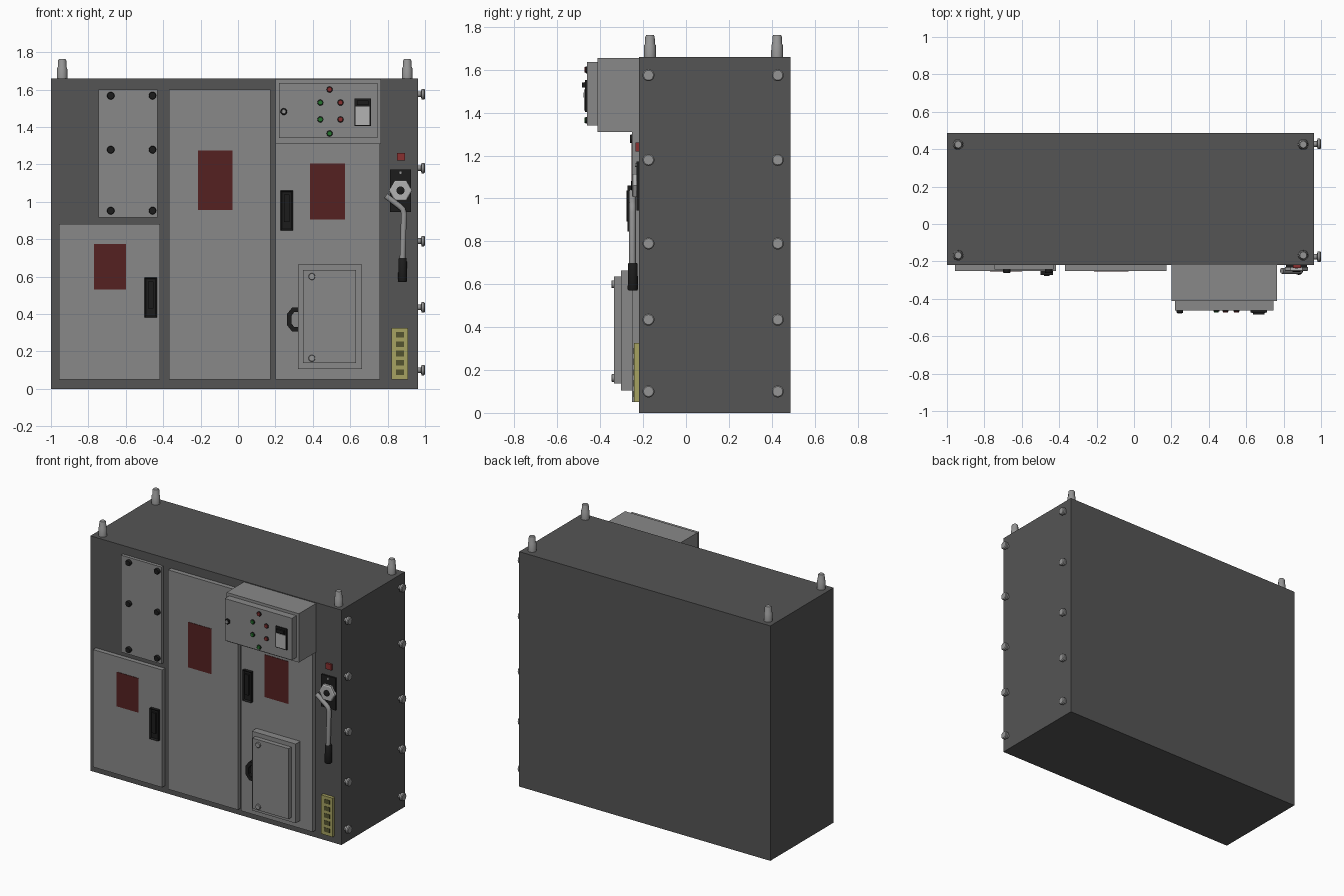
import bpy, bmesh
from math import pi
from mathutils import Vector, Matrix

if "Cube" in bpy.data.objects:
    bpy.data.objects.remove(bpy.data.objects["Cube"])

def mat(name, r, g, b):
    m = bpy.data.materials.new(name)
    m.diffuse_color = (r, g, b, 1)
    m.use_nodes = True
    m.node_tree.nodes["Principled BSDF"].inputs["Base Color"].default_value = m.diffuse_color
    return m

DARK = mat("dark_grey", 0.09, 0.09, 0.09)
GREY = mat("panel_grey", 0.25, 0.25, 0.25)
STEEL = mat("steel", 0.3, 0.3, 0.3)
LIGHT = mat("light_grey", 0.45, 0.45, 0.45)
BLACK = mat("black", 0.012, 0.012, 0.012)
RED = mat("red", 0.09, 0.015, 0.015)
LAMP = mat("lamp_red", 0.25, 0.03, 0.03)
GREEN = mat("lamp_green", 0.02, 0.18, 0.03)
YELLOW = mat("yellow", 0.38, 0.36, 0.12)
OLIVE = mat("olive", 0.09, 0.09, 0.03)

def finish(name, bm, m, smooth=False):
    bmesh.ops.recalc_face_normals(bm, faces=bm.faces)
    me = bpy.data.meshes.new(name)
    bm.to_mesh(me)
    bm.free()
    me.materials.append(m)
    ob = bpy.data.objects.new(name, me)
    bpy.context.collection.objects.link(ob)
    if smooth:
        bpy.ops.object.select_all(action='DESELECT')
        ob.select_set(True)
        bpy.context.view_layer.objects.active = ob
        bpy.ops.object.shade_smooth_by_angle(angle=0.6)
    return ob

def box(name, x0, x1, y0, y1, z0, z1, m, inset=0, depth=0):
    """Box from its limits; optional inset of the front (-y) face."""
    bm = bmesh.new()
    size = Matrix.Diagonal((x1 - x0, y1 - y0, z1 - z0, 1))
    mid = Matrix.Translation(((x0 + x1) / 2, (y0 + y1) / 2, (z0 + z1) / 2))
    bmesh.ops.create_cube(bm, size=1, matrix=mid @ size)
    if inset:
        bm.normal_update()
        front = [f for f in bm.faces if f.normal.y < -0.9]
        bmesh.ops.inset_region(bm, faces=front, thickness=inset)
        bmesh.ops.translate(bm, verts=front[0].verts, vec=(0, depth, 0))
    return finish(name, bm, m)

def turned(name, base, axis, profile, m, n=20, spin=0):
    """Solid of revolution: profile of (radius, height) along an axis."""
    bm = bmesh.new()
    rot = Vector(axis).to_track_quat('Z', 'Y').to_matrix().to_4x4()
    xf = Matrix.Translation(base) @ rot @ Matrix.Rotation(spin, 4, 'Z')
    rings = []
    for r, h in profile:
        rings.append([bm.verts.new(xf @ (Matrix.Rotation(2 * pi * i / n, 4, 'Z') @ Vector((r, 0, h))))
                      for i in range(n)])
    for a, b in zip(rings, rings[1:]):
        for i in range(n):
            bm.faces.new((a[i], a[(i + 1) % n], b[(i + 1) % n], b[i]))
    bm.faces.new(rings[0])
    bm.faces.new(rings[-1])
    return finish(name, bm, m, n > 8)

def knob(name, x, y0, z, r, y1, m, n=20, spin=0):
    """Short cylinder facing the front, with a softened rim."""
    h = y0 - y1
    return turned(name, (x, y0, z), (0, -1, 0), [(r, 0), (r, h * .8), (r * .88, h)], m, n, spin)

# Cabinet shell
box("cabinet_body", -1, 0.963, -0.22, 0.487, 0, 1.66, DARK)

# Lifting posts on the roof
for x in (-0.94, 0.905):
    for y in (-0.168, 0.425):
        turned("lifting_post", (x, y, 1.655), (0, 0, 1),
               [(0.028, 0), (0.027, 0.06), (0.023, 0.066), (0.022, 0.1), (0.018, 0.107)], STEEL)

# Bolts down the right side
for z in (1.575, 1.18, 0.79, 0.435, 0.1):
    for y in (-0.175, 0.428):
        turned("side_bolt", (0.955, y, z), (1, 0, 0),
               [(0.015, 0), (0.015, 0.024), (0.028, 0.026), (0.028, 0.04), (0.023, 0.045)], STEEL)

# Doors and fixed panel
box("lower_left_door", -0.957, -0.417, -0.252, -0.215, 0.05, 0.88, GREY)
box("middle_door", -0.37, 0.175, -0.252, -0.215, 0.05, 1.6, GREY)
box("right_door", 0.2, 0.76, -0.252, -0.215, 0.05, 1.6, GREY)
box("upper_left_panel", -0.745, -0.43, -0.242, -0.215, 0.915, 1.6, GREY)
for x in (-0.68, -0.457):
    for z in (1.567, 1.278, 0.952):
        knob("panel_bolt", x, -0.24, z, 0.02, -0.262, BLACK)

# Warning plates
for x0, x1, z0, z1 in ((-0.77, -0.6, 0.53, 0.773), (-0.214, -0.03, 0.955, 1.275), (0.385, 0.572, 0.905, 1.205)):
    box("warning_plate", x0, x1, -0.255, -0.25, z0, z1, RED)

# Recessed door handles with a latch bar
for x, z in ((-0.467, 0.488), (0.26, 0.953)):
    box("door_handle", x - 0.034, x + 0.034, -0.274, -0.25, z - 0.108, z + 0.108, BLACK, 0.012, 0.01)
    box("handle_latch", x - 0.015, x + 0.015, -0.277, -0.255, z - 0.06, z + 0.085, BLACK)

# Control box with its front cover
box("control_box", 0.2, 0.765, -0.413, -0.22, 1.31, 1.655, GREY)
box("control_cover", 0.22, 0.745, -0.462, -0.41, 1.34, 1.636, GREY)
for x, z, m in ((0.49, 1.6, LAMP), (0.49, 1.365, GREEN), (0.44, 1.53, GREEN),
                (0.44, 1.44, GREEN), (0.548, 1.53, LAMP), (0.548, 1.44, LAMP)):
    knob("lamp_bezel", x, -0.46, z, 0.016, -0.468, BLACK)
    knob("lamp", x, -0.465, z, 0.013, -0.474, m)
knob("cover_lock", 0.245, -0.46, 1.482, 0.018, -0.475, BLACK)
knob("lock_core", 0.245, -0.47, 1.482, 0.012, -0.479, STEEL)
box("meter_frame", 0.622, 0.71, -0.472, -0.46, 1.404, 1.552, BLACK)
box("meter_face", 0.629, 0.703, -0.476, -0.47, 1.411, 1.508, LIGHT)
box("meter_hood", 0.635, 0.697, -0.485, -0.47, 1.518, 1.54, BLACK)

# Small access box on the right door
box("access_box", 0.32, 0.663, -0.303, -0.25, 0.105, 0.665, GREY)
box("access_cover", 0.348, 0.63, -0.335, -0.3, 0.137, 0.635, GREY)
for z in (0.6, 0.163):
    knob("access_bolt", 0.395, -0.333, z, 0.018, -0.347, STEEL)

# Bracket handle beside the access box
outer = [(0.322, 0.435), (0.29, 0.435), (0.262, 0.4), (0.262, 0.34), (0.29, 0.305), (0.322, 0.305)]
inner = [(0.322, 0.411), (0.301, 0.411), (0.286, 0.391), (0.286, 0.349), (0.301, 0.329), (0.322, 0.329)]
bm = bmesh.new()
a, b = ([bm.verts.new((x, -0.29, z)) for x, z in p] for p in (outer, inner))
for i in range(5):
    bm.faces.new((a[i], a[i + 1], b[i + 1], b[i]))
ext = bmesh.ops.extrude_face_region(bm, geom=bm.faces[:], use_keep_orig=True)
bmesh.ops.translate(bm, verts=[v for v in ext["geom"] if isinstance(v, bmesh.types.BMVert)], vec=(0, 0.03, 0))
finish("access_handle", bm, BLACK)

# Isolator switch: plate, hexagonal hub, cranked lever and grip
box("switch_plate", 0.813, 0.925, -0.232, -0.215, 0.945, 1.172, BLACK)
knob("plate_screw", 0.869, -0.23, 1.155, 0.008, -0.237, STEEL, 12)
knob("switch_hub", 0.869, -0.23, 1.06, 0.062, -0.252, LIGHT, 6)
knob("hub_core", 0.869, -0.25, 1.06, 0.022, -0.256, BLACK)
box("switch_lamp", 0.85, 0.892, -0.235, -0.215, 1.22, 1.26, LAMP)

curve = bpy.data.curves.new("lever_path", 'CURVE')
curve.dimensions = '3D'
curve.bevel_depth = 0.016
curve.bevel_resolution = 3
curve.use_fill_caps = True
sp = curve.splines.new('POLY')
path = [(0.79, 1.032), (0.865, 0.975), (0.881, 0.96), (0.887, 0.935), (0.879, 0.68)]
sp.points.add(len(path) - 1)
for p, (x, z) in zip(sp.points, path):
    p.co = (x, -0.25, z, 1)
curve.materials.append(STEEL)
lever = bpy.data.objects.new("switch_lever", curve)
bpy.context.collection.objects.link(lever)
turned("lever_grip", (0.88, -0.248, 0.57), (0, 0, 1),
       [(0.02, 0), (0.024, 0.006), (0.022, 0.125), (0.019, 0.13)], BLACK)

# Yellow terminal strip with five windows
box("terminal_strip", 0.82, 0.91, -0.243, -0.215, 0.05, 0.325, YELLOW)
for i in range(5):
    z = 0.088 + i * 0.0502
    box("terminal_window", 0.844, 0.888, -0.245, -0.24, z - 0.015, z + 0.015, OLIVE)
